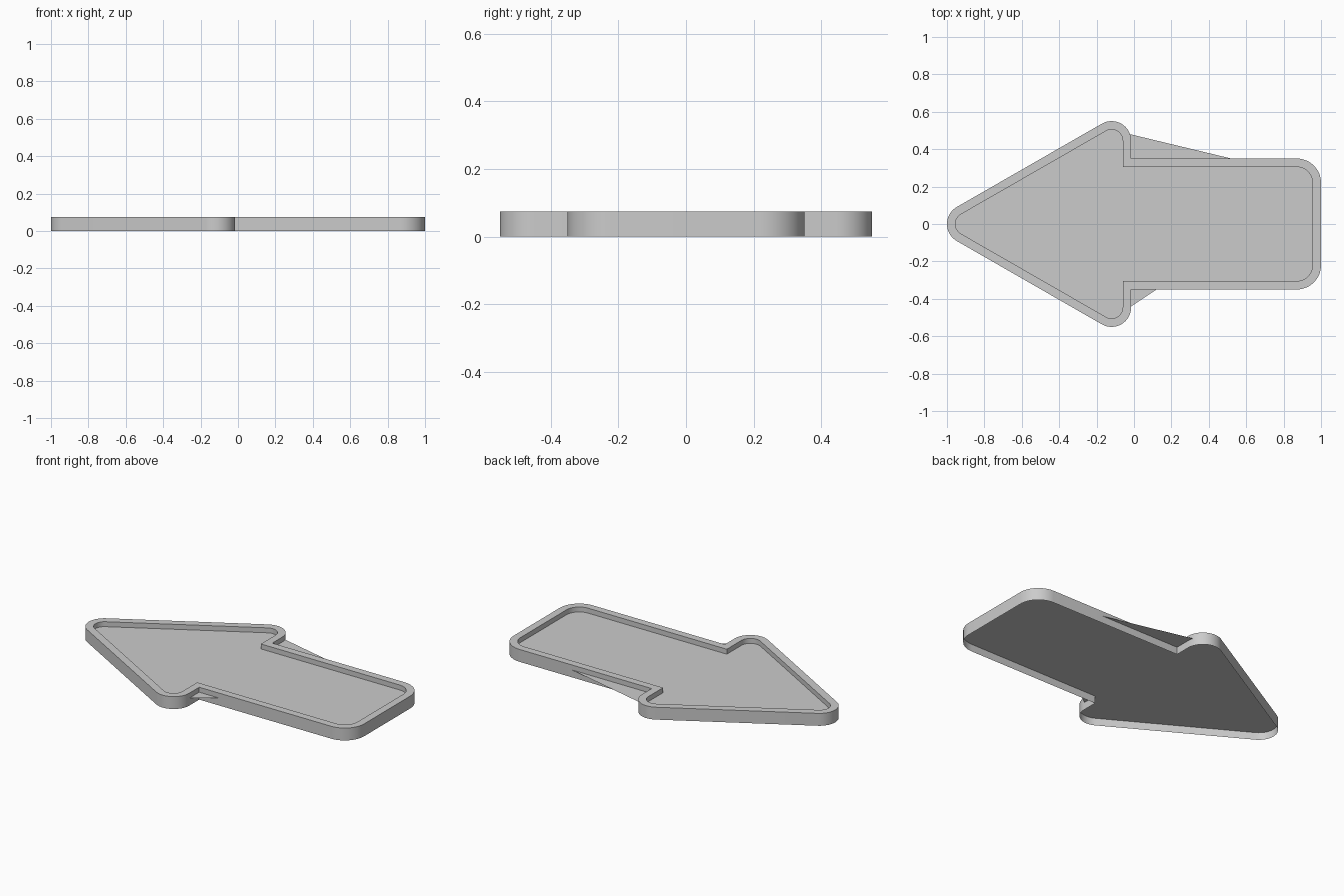
import bpy, bmesh
from math import cos, sin, radians

if "Cube" in bpy.data.objects:
    bpy.data.objects.remove(bpy.data.objects["Cube"])

RIM_TOP, FLOOR_Z, RIM_WIDTH = 0.075, 0.045, 0.045


def arc(cx, cy, r, a0, a1, steps=12):
    return [(cx + r * cos(radians(a0 + (a1 - a0) * i / steps)),
             cy + r * sin(radians(a0 + (a1 - a0) * i / steps))) for i in range(steps + 1)]


def arrow_outline(inset):
    """Rounded arrow outline, upper half mirrored across the x axis."""
    upper = arc(0.87, 0.22, 0.13 - inset, 0, 90)                # tail corner
    upper.append((-0.015 - inset, 0.35 - inset))                # sharp inner corner
    upper += arc(-0.12, 0.445, 0.105 - inset, 0, 120, 16)       # head corner
    upper += arc(-0.895, 0, 0.105 - inset, 120, 180, 8)         # tip
    lower = [(x, -y) for x, y in reversed(upper[:-1])]
    return upper + lower


def finish(bm, name):
    mesh = bpy.data.meshes.new(name)
    bm.to_mesh(mesh)
    bm.free()
    obj = bpy.data.objects.new(name, mesh)
    bpy.context.collection.objects.link(obj)
    return obj


# Raised rim and tray floor, hollow below
bm = bmesh.new()
outer, inner = arrow_outline(0), arrow_outline(RIM_WIDTH)
rings = [[bm.verts.new((x, y, z)) for x, y in pts] for pts, z in
         ((outer, 0), (outer, RIM_TOP), (inner, RIM_TOP), (inner, FLOOR_Z))]
n = len(outer)
for a, b in zip(rings, rings[1:]):
    for i in range(n):
        j = (i + 1) % n
        bm.faces.new((a[i], a[j], b[j], b[i]))
bm.faces.new(rings[-1])
# Floor strip beneath the rim, out to the wall
edge = [bm.verts.new((x, y, FLOOR_Z)) for x, y in outer]
for i in range(n):
    j = (i + 1) % n
    bm.faces.new((rings[-1][j], rings[-1][i], edge[i], edge[j]))
tray = finish(bm, "arrow_tray")
bpy.context.view_layer.objects.active = tray
tray.select_set(True)
bpy.ops.object.shade_smooth_by_angle(angle=radians(30))

# Thin floor webs that stick out at the two inner corners
for name, pts in (("back_web", [(-0.015, 0.35), (0.52, 0.35), (-0.021, 0.48)]),
                  ("front_web", [(-0.015, -0.35), (-0.015, -0.44), (0.12, -0.35)])):
    bm = bmesh.new()
    bm.faces.new([bm.verts.new((x, y, FLOOR_Z)) for x, y in pts])
    finish(bm, name)
